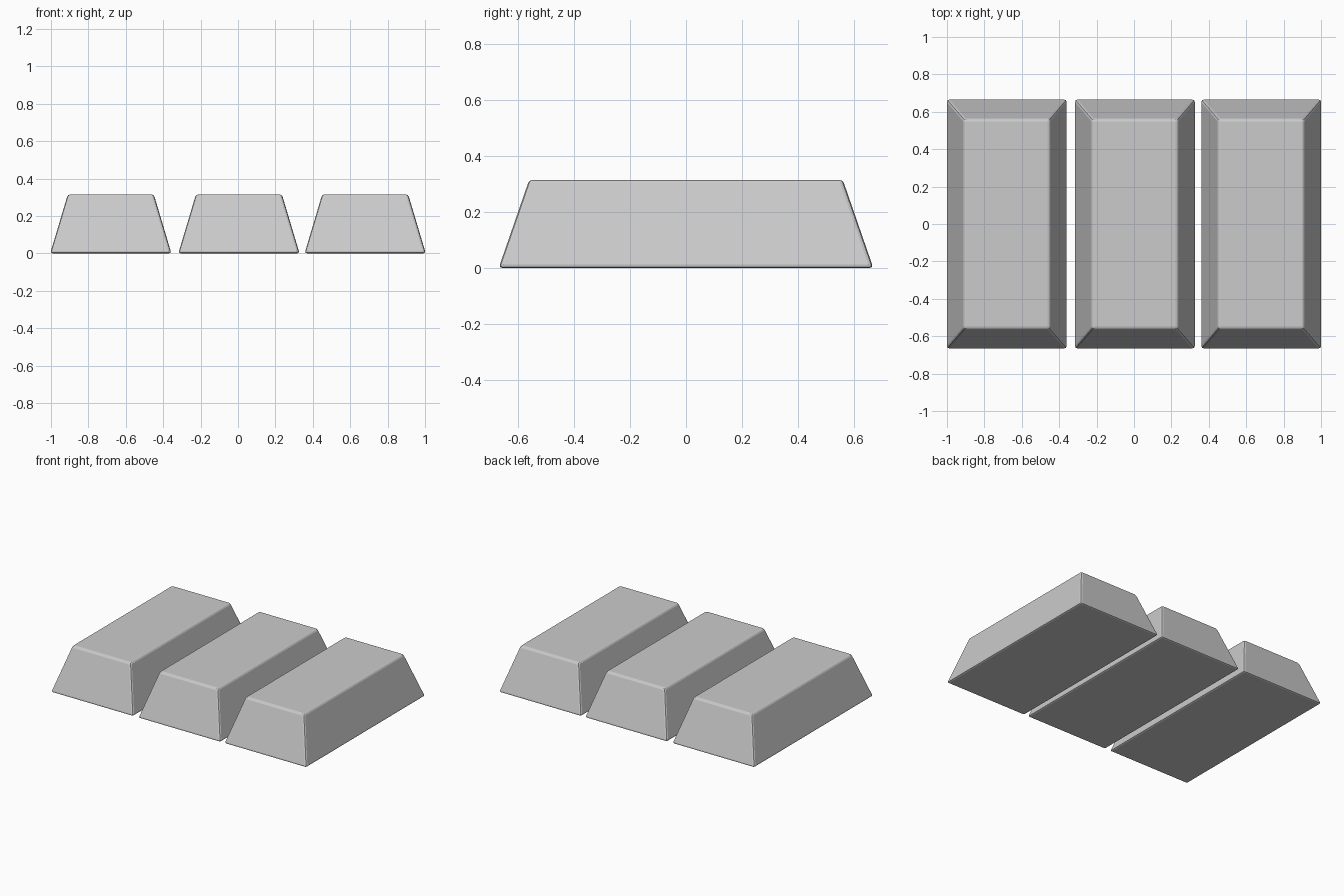
import bpy, bmesh

if "Cube" in bpy.data.objects:
    bpy.data.objects.remove(bpy.data.objects["Cube"])

HEIGHT = 0.315
BASE = (0.324, 0.669)   # half width, half length at the bottom
TOP = (0.23, 0.56)      # half width, half length at the top


def make_bar(name, x):
    # Tapered block from a cube
    bm = bmesh.new()
    bmesh.ops.create_cube(bm, size=2)
    for v in bm.verts:
        half = TOP if v.co.z > 0 else BASE
        v.co.x *= half[0]
        v.co.y *= half[1]
        v.co.z = HEIGHT if v.co.z > 0 else 0
    # Narrow softened edges
    bmesh.ops.bevel(bm, geom=bm.edges[:], offset=0.013, offset_type='OFFSET',
                    segments=2, profile=0.5, affect='EDGES')
    mesh = bpy.data.meshes.new(name)
    bm.to_mesh(mesh)
    bm.free()
    obj = bpy.data.objects.new(name, mesh)
    obj.location.x = x
    bpy.context.collection.objects.link(obj)


# Three bars side by side, the middle one slightly off centre
for name, x in (("left_bar", -0.68), ("middle_bar", 0.005), ("right_bar", 0.68)):
    make_bar(name, x)
